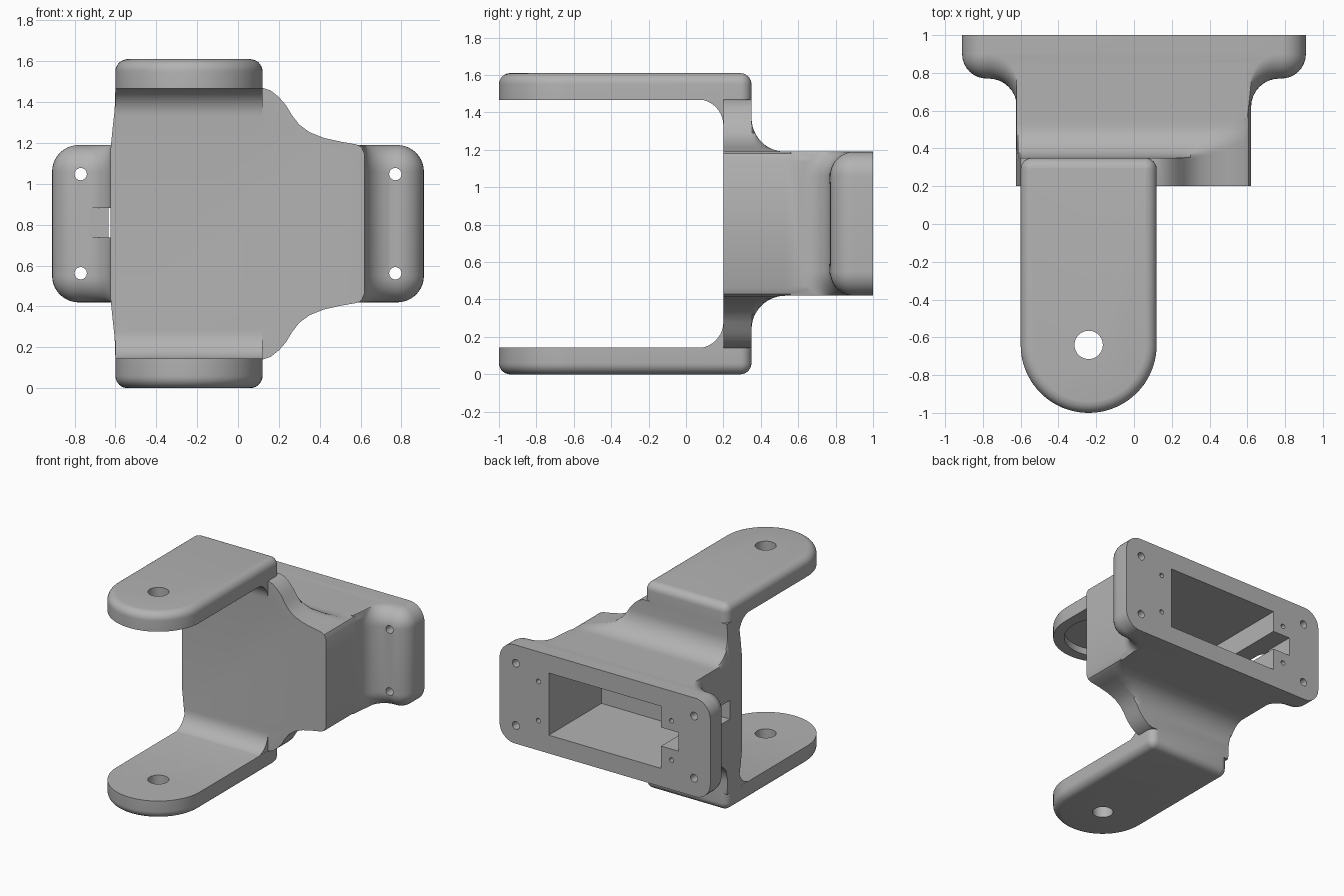
import bpy, bmesh, math
from mathutils import Vector, Matrix

cube = bpy.data.objects.get("Cube")
if cube:
    bpy.data.objects.remove(cube, do_unlink=True)

MID = 0.805          # mirror height
grey = bpy.data.materials.new("matte grey")
grey.use_nodes = True
grey.diffuse_color = (0.45, 0.45, 0.45, 1)
grey.node_tree.nodes["Principled BSDF"].inputs["Base Color"].default_value = (0.45, 0.45, 0.45, 1)


def arc(cx, cy, r, a, b, n=8):
    """Points on an arc from angle a to b in degrees."""
    angles = [math.radians(a + (b - a) * i / n) for i in range(n + 1)]
    return [(cx + r * math.cos(t), cy + r * math.sin(t)) for t in angles]


def loft(name, rings):
    """Closed solid through equal-length rings of points."""
    bm = bmesh.new()
    rows = [[bm.verts.new(p) for p in ring] for ring in rings]
    n = len(rows[0])
    for lo, hi in zip(rows, rows[1:]):
        for i in range(n):
            j = (i + 1) % n
            bm.faces.new((lo[i], lo[j], hi[j], hi[i]))
    bm.faces.new(rows[0])
    bm.faces.new(rows[-1])
    bmesh.ops.remove_doubles(bm, verts=bm.verts, dist=0.0002)
    bmesh.ops.dissolve_degenerate(bm, edges=bm.edges, dist=0.0001)
    bmesh.ops.recalc_face_normals(bm, faces=bm.faces)
    mesh = bpy.data.meshes.new(name)
    bm.to_mesh(mesh)
    bm.free()
    ob = bpy.data.objects.new(name, mesh)
    bpy.context.collection.objects.link(ob)
    mesh.materials.append(grey)
    return ob


def box(name, lo, hi):
    ring = [(lo[0], lo[1]), (hi[0], lo[1]), (hi[0], hi[1]), (lo[0], hi[1])]
    return loft(name, [[(x, y, z) for x, y in ring] for z in (lo[2], hi[2])])


def rod(name, x, c, r, lo, hi, axis):
    """Round cutter along y or z."""
    ring = arc(x, c, r, 0, 360, 40)[:-1]
    if axis == "z":
        return loft(name, [[(u, v, w) for u, v in ring] for w in (lo, hi)])
    return loft(name, [[(u, w, v) for u, v in ring] for w in (lo, hi)])


def combine(target, tool, op):
    mod = target.modifiers.new(op, "BOOLEAN")
    mod.operation, mod.object, mod.solver = op, tool, "EXACT"
    bpy.context.view_layer.objects.active = target
    bpy.ops.object.modifier_apply(modifier=mod.name)
    bpy.data.objects.remove(tool, do_unlink=True)


# Body: shouldered front outline swept back, its height falling along a fillet
half = [(-.625, 1.15), (-.622, 1.19), (-.613, 1.28), (-.604, 1.36), (-.6, 1.47), (.12, 1.47),
        (.16, 1.457), (.2, 1.425), (.235, 1.385), (.265, 1.335), (.3, 1.29), (.35, 1.253),
        (.42, 1.225), (.5, 1.207), (.58, 1.193), (.605, 1.18), (.62, 1.145)]


def section(y, top):
    pts = [(x, min(z, top)) for x, z in half]
    return [(x, y, z) for x, z in pts] + [(x, y, 2 * MID - z) for x, z in reversed(pts)]


fillet = arc(.53, 1.37, .18, 180, 270, 12)
body = loft("bracket", [section(.2, 2), section(.35, 2)]
            + [section(y + .0005, z) for y, z in fillet] + [section(.85, 1.19)])


# Rear flange: horizontal slices with rounded front corners and ends
def flange_slice(z, d):
    side = [(.91 - d, 1)] + arc(.78, .9, .13 - d, 0, -90) + arc(.77, .62 + d, .15, 90, 180) + [(.6, .56)]
    return [(x, y, z) for x, y in side] + [(-x, y, z) for x, y in reversed(side)]


slices = [(math.sin(t), math.cos(t)) for t in (math.radians(a) for a in range(0, 90, 9))]
upper = [(1.06 + .13 * s, .13 * (1 - c)) for s, c in slices] + [(1.19, .128)]
lower = [(2 * MID - z, d) for z, d in reversed(upper)]
combine(body, loft("rear_flange", [flange_slice(z, d) for z, d in lower + upper]), "UNION")


# Fork arms: round-ended plates with softened outer edges
def arm_ring(z, d):
    ring = (arc(-.24, -.64, .36 - d, 180, 360, 40) + arc(.06, .29, .06 - d, 0, 90, 6)
            + arc(-.54, .29, .06 - d, 90, 180, 6))
    return [(x, y, z) for x, y in ring]


edge = [(.06 * (1 - math.cos(math.radians(a))), .06 * math.sin(math.radians(a))) for a in range(0, 90, 12)]
for upside in (True, False):
    flip = (lambda p: p) if upside else (lambda p: (p[0], p[1], 2 * MID - p[2]))
    rings = [arm_ring(1.466, 0)] + [arm_ring(1.55 + h, d) for d, h in edge] + [arm_ring(1.61, .056)]
    arm = loft("fork_arm", [[flip(p) for p in r] for r in rings])
    combine(body, arm, "UNION")
    # Inner fillet between arm and body
    curve = [(.25, 1.33)] + arc(.06, 1.33, .14, 0, 90, 10) + [(.06, 1.5), (.25, 1.5)]
    web = loft("arm_fillet", [[flip((x, y, z)) for y, z in curve] for x in (-.599, .119)])
    combine(body, web, "UNION")

# Pivot holes and the recess under the upper arm
combine(body, rod("pivot_hole", -.24, -.64, .075, -.2, 1.8, "z"), "DIFFERENCE")
combine(body, rod("pivot_recess", -.24, -.64, .28, 1.4, 1.52, "z"), "DIFFERENCE")

# Rear pocket with cable notch and side window
combine(body, box("pocket", (-.485, .35, .5625), (.485, 1.1, 1.0475)), "DIFFERENCE")
combine(body, box("cable_notch", (-.635, .351, .737), (-.4, 1.1, .883)), "DIFFERENCE")
combine(body, box("side_window", (-.73, .352, .738), (-.41, .766, .882)), "DIFFERENCE")

# Flange mounting holes and small screw holes
for side in (-1, 1):
    for up in (-1, 1):
        combine(body, rod("mount_hole", side * .77, MID + up * .2425, .03, .5, 1.1, "y"), "DIFFERENCE")
        combine(body, rod("screw_hole", side * .575, MID + up * .153, .018, .8, 1.1, "y"), "DIFFERENCE")

bpy.ops.object.select_all(action="DESELECT")
body.select_set(True)
bpy.context.view_layer.objects.active = body
bpy.ops.object.shade_smooth_by_angle(angle=math.radians(30))
